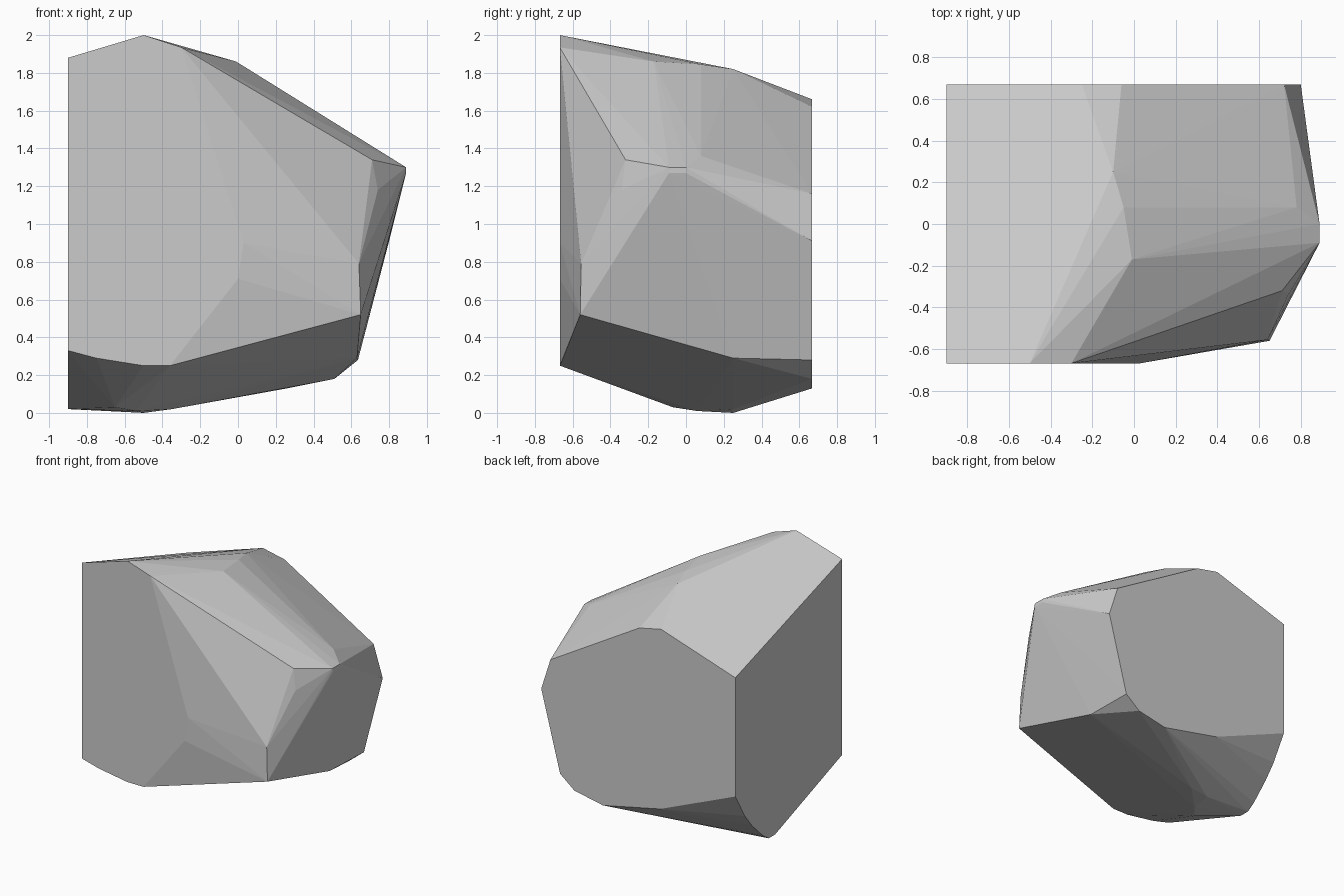
import bpy, bmesh

if "Cube" in bpy.data.objects:
    bpy.data.objects.remove(bpy.data.objects["Cube"])

# Flat outlines where the boulder is cut by vertical planes
front_cut = [(-.9, 1.88), (-.5, 2.0), (-.3, 1.935), (.03, .9), (0, .71),
             (-.33, .32), (-.36, .25), (-.5, .25), (-.75, .29), (-.9, .33)]      # x, z
back_cut = [(-.9, 1.45), (-.25, 1.66), (-.06, 1.62), (.72, 1.16), (.8, .91),
            (.635, .28), (.51, .18), (.26, .13), (-.24, .235), (-.9, .51)]       # x, z
left_cut = [(.55, .31), (.46, .2), (.32, .065), (.25, .02), (.17, .02)]          # y, z

# Corners of the rough top, right side and underside
corners = [(-.01, -.17, 1.86), (-.05, .08, 1.845), (-.1, .25, 1.82),
           (.78, .08, 1.36), (.71, -.32, 1.34), (.74, -.34, 1.18),
           (.89, -.09, 1.3), (.89, 0, 1.3), (.89, -.09, 1.27), (.89, 0, 1.27),
           (.64, -.555, .79), (.65, -.56, .52), (.63, .25, .29),
           (-.5, .25, 0), (-.35, .25, .02), (-.54, .06, .01), (-.65, -.07, .03)]

points = [(x, -.668, z) for x, z in front_cut]
points += [(x, .668, z) for x, z in back_cut]
points += [(-.9, y, z) for y, z in left_cut]
points += corners

# Faceted boulder wrapped around the outlines
bm = bmesh.new()
for p in points:
    bm.verts.new(p)
hull = bmesh.ops.convex_hull(bm, input=bm.verts)
loose = {g for g in hull["geom_interior"] + hull["geom_unused"]
         if isinstance(g, bmesh.types.BMVert)}
bmesh.ops.delete(bm, geom=list(loose), context='VERTS')
bmesh.ops.dissolve_limit(bm, angle_limit=.01, verts=bm.verts, edges=bm.edges)
bmesh.ops.recalc_face_normals(bm, faces=bm.faces)

mesh = bpy.data.meshes.new("boulder")
bm.to_mesh(mesh)
bm.free()
boulder = bpy.data.objects.new("boulder", mesh)
bpy.context.collection.objects.link(boulder)
